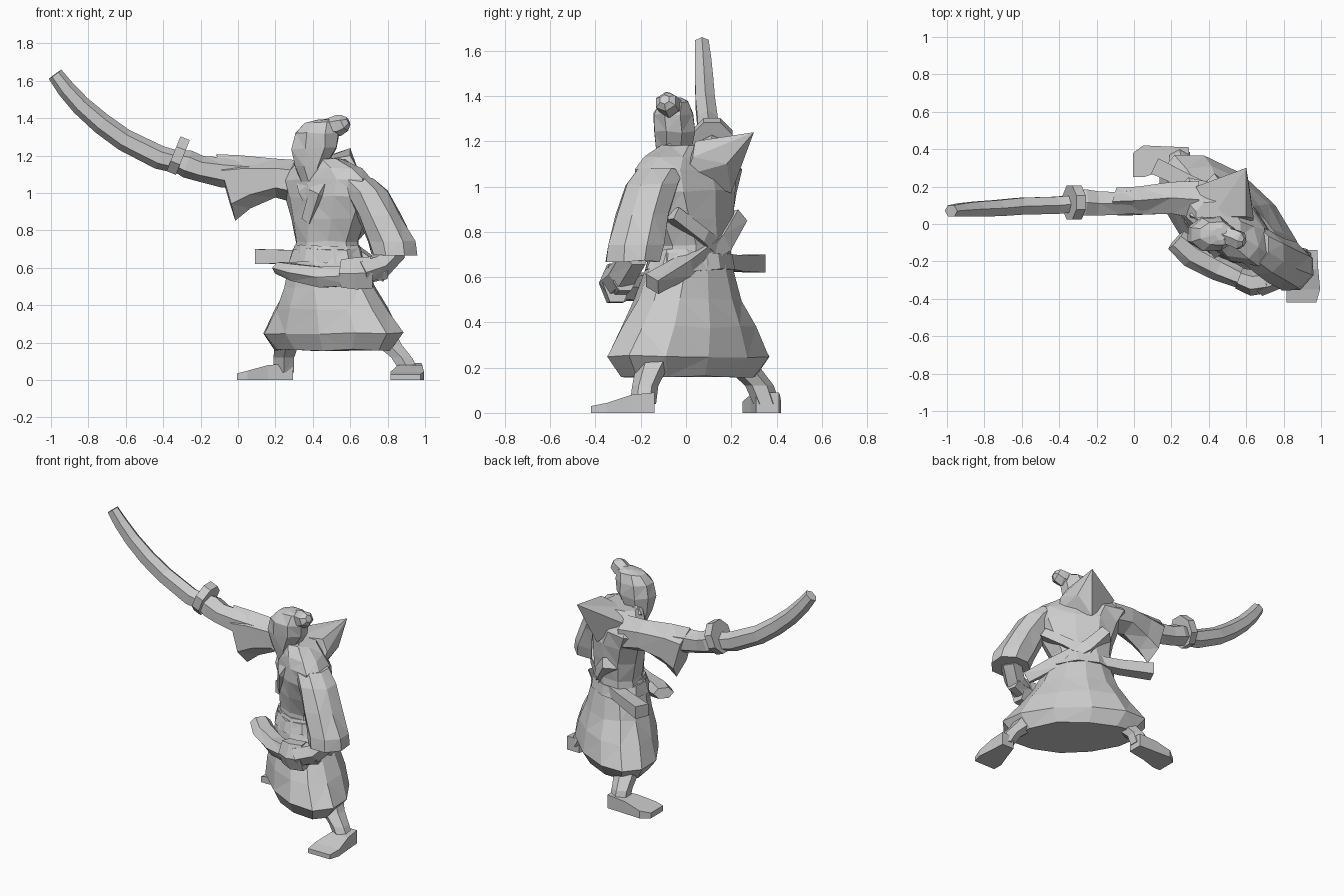
import bpy, bmesh, math, random
from mathutils import Vector as V

random.seed(4)
R = V((0.73, -0.683, 0))       # direction of the body's left side
X, Y, Z = V((1, 0, 0)), V((0, 1, 0)), V((0, 0, 1))


def finish(name, bm):
    bmesh.ops.recalc_face_normals(bm, faces=bm.faces)
    bmesh.ops.triangulate(bm, faces=[f for f in bm.faces if len(f.verts) == 4])
    me = bpy.data.meshes.new(name)
    bm.to_mesh(me)
    bm.free()
    ob = bpy.data.objects.new(name, me)
    bpy.context.collection.objects.link(ob)
    return ob


def loft(name, secs, side, n=6, normal=None, jitter=0.0):
    """Skin n-sided rings; each section is x, y, z, half width, half height."""
    bm = bmesh.new()
    pts = [V(s[:3]) for s in secs]
    rings = []
    for i, s in enumerate(secs):
        t = normal or (pts[min(i + 1, len(pts) - 1)] - pts[max(i - 1, 0)]).normalized()
        a = (side - t * side.dot(t)).normalized()
        b = t.cross(a)
        ring = []
        for k in range(n):
            ang = 2 * math.pi * (k + 0.5) / n
            q = 1 / math.cos(math.pi / n)
            co = pts[i] + a * math.cos(ang) * q * s[3] + b * math.sin(ang) * q * s[4]
            co += V([random.uniform(-jitter, jitter) for _ in range(3)])
            ring.append(bm.verts.new(co))
        rings.append(ring)
    for r0, r1 in zip(rings, rings[1:]):
        for k in range(n):
            m = (k + 1) % n
            bm.faces.new((r0[k], r0[m], r1[m], r1[k]))
    bm.faces.new(rings[0])
    bm.faces.new(rings[-1])
    return finish(name, bm)


def hull(name, pts):
    bm = bmesh.new()
    for p in pts:
        bm.verts.new(p)
    bmesh.ops.convex_hull(bm, input=bm.verts)
    return finish(name, bm)


# Robe: skirt with turned-under hem, and torso
loft("robe_skirt", [(.505, .01, .16, .38, .19), (.505, .012, .25, .455, .235),
                    (.50, .01, .38, .36, .215), (.49, .01, .5, .27, .19),
                    (.48, .01, .62, .22, .17), (.475, .02, .72, .185, .145)],
     R, 12, Z, .006)
loft("robe_torso", [(.47, .03, .64, .2, .15), (.475, .03, .74, .185, .14),
                    (.485, .015, .86, .22, .155), (.49, .005, .98, .27, .16),
                    (.475, .01, 1.07, .3, .14), (.46, .01, 1.13, .24, .12),
                    (.45, .0, 1.18, .13, .1)], R, 10, Z, .006)

# Crossed lapels and the sash around the waist
loft("left_lapel", [(.53, -.08, 1.17, .035, .025), (.42, -.14, 1.0, .04, .02),
                    (.37, -.08, .85, .03, .015)], R, 4)
loft("right_lapel", [(.34, .05, 1.17, .035, .025), (.36, -.07, 1.02, .035, .02),
                     (.42, -.1, .88, .03, .015)], R, 4)
loft("waist_sash", [(.475, .02, .63, .22, .172), (.475, .02, .7, .197, .155)], R, 10, Z, .006)
loft("sash_tail", [(.7, -.06, .88, .03, .03), (.62, .07, .78, .03, .03),
                   (.5, .16, .7, .03, .04)], V((.7, .7, 0)), 4)

# Folded-back hood with a raised point
hull("hood", [(.6, .3, 1.24), (.64, .03, 1.13), (.33, .2, 1.15), (.52, .2, .97),
              (.42, .04, 1.17), (.63, .0, 1.05), (.6, .04, 1.2), (.62, .18, 1.1)])

# Head and topknot
loft("head", [(.41, -.04, 1.06, .07, .07), (.39, -.055, 1.14, .08, .075),
              (.41, -.055, 1.24, .12, .09), (.42, -.055, 1.32, .115, .085),
              (.44, -.05, 1.375, .085, .06), (.46, -.05, 1.395, .03, .03)], X, 8, Z, .006)
loft("topknot", [(.46, -.05, 1.35, .04, .035), (.535, -.075, 1.36, .045, .05),
                 (.57, -.09, 1.375, .045, .04), (.59, -.095, 1.385, .02, .02)], Y, 6)

# Raised sword arm, hanging sleeve and fist
loft("right_arm", [(.2, .14, 1.09, .065, .07), (-.08, .11, 1.11, .06, .07),
                   (-.2, .11, 1.13, .065, .06), (-.27, .115, 1.155, .07, .065),
                   (-.33, .115, 1.175, .055, .05)], Y, 6)
loft("right_sleeve", [(.33, .13, 1.06, .1, .1), (.2, .14, 1.08, .085, .09),
                      (.04, .125, 1.06, .075, .125), (-.065, .12, 1.03, .075, .16)],
     Y, 6)

# Sword guard and curved blade
loft("sword_guard", [(-.295, .115, 1.19, .09, .1), (-.345, .115, 1.21, .09, .1)], Y, 8)
loft("sword_blade", [(-.3, .11, 1.16, .045, .052), (-.42, .1, 1.19, .046, .055),
                     (-.61, .095, 1.285, .045, .052), (-.73, .085, 1.372, .043, .05),
                     (-.84, .08, 1.468, .04, .046), (-.92, .075, 1.557, .036, .042),
                     (-.978, .07, 1.635, .03, .036)], Y, 6)

# Left arm: wide sleeve, forearm and hand at the hip
loft("left_sleeve", [(.62, -.11, 1.08, .1, .1), (.69, -.15, 1.01, .115, .11),
                     (.755, -.19, .88, .115, .115), (.82, -.22, .74, .125, .12),
                     (.84, -.235, .67, .12, .12)], R, 8, Z, .006)
loft("left_forearm", [(.84, -.23, .7, .06, .06), (.76, -.28, .61, .06, .06),
                      (.66, -.32, .575, .06, .06)], Z, 6)
loft("left_hand", [(.71, -.305, .575, .085, .055), (.63, -.315, .57, .085, .06),
                   (.56, -.29, .57, .075, .05)], Z, 6)

# Scabbard held in front, two more sheaths tucked in the sash behind
loft("held_scabbard", [(.225, -.085, .6, .032, .055), (.31, -.16, .575, .045, .065),
                       (.45, -.235, .55, .055, .06), (.62, -.31, .56, .055, .045),
                       (.79, -.27, .58, .04, .045)], Z, 6)
loft("rear_sheath_low", [(.11, .31, .66, .04, .045), (.3, .22, .66, .035, .04),
                         (.58, .1, .68, .03, .03)], Z, 4)
loft("rear_sheath_high", [(.41, .215, .865, .035, .05), (.51, .15, .75, .04, .045),
                          (.66, .0, .65, .04, .04), (.77, -.15, .57, .035, .04)], R, 4)

# Legs and feet
loft("right_leg", [(.29, .18, .3, .08, .08), (.26, .26, .19, .065, .065),
                   (.245, .325, .12, .055, .055), (.245, .355, .04, .055, .05)], X, 6, Z)
loft("right_foot", [(-.005, .315, .018, .065, .018), (.05, .335, .025, .085, .025),
                    (.16, .35, .04, .065, .04), (.295, .36, .045, .05, .045)], Y, 4, X)
loft("left_leg", [(.73, -.11, .3, .085, .08), (.805, -.155, .19, .07, .06),
                  (.875, -.18, .12, .055, .05), (.92, -.19, .04, .05, .05)], X, 6, Z)
loft("left_foot", [(.895, -.42, .015, .08, .015), (.905, -.35, .022, .09, .022),
                   (.92, -.24, .04, .065, .04), (.935, -.14, .045, .045, .045)], X, 4, Y)
